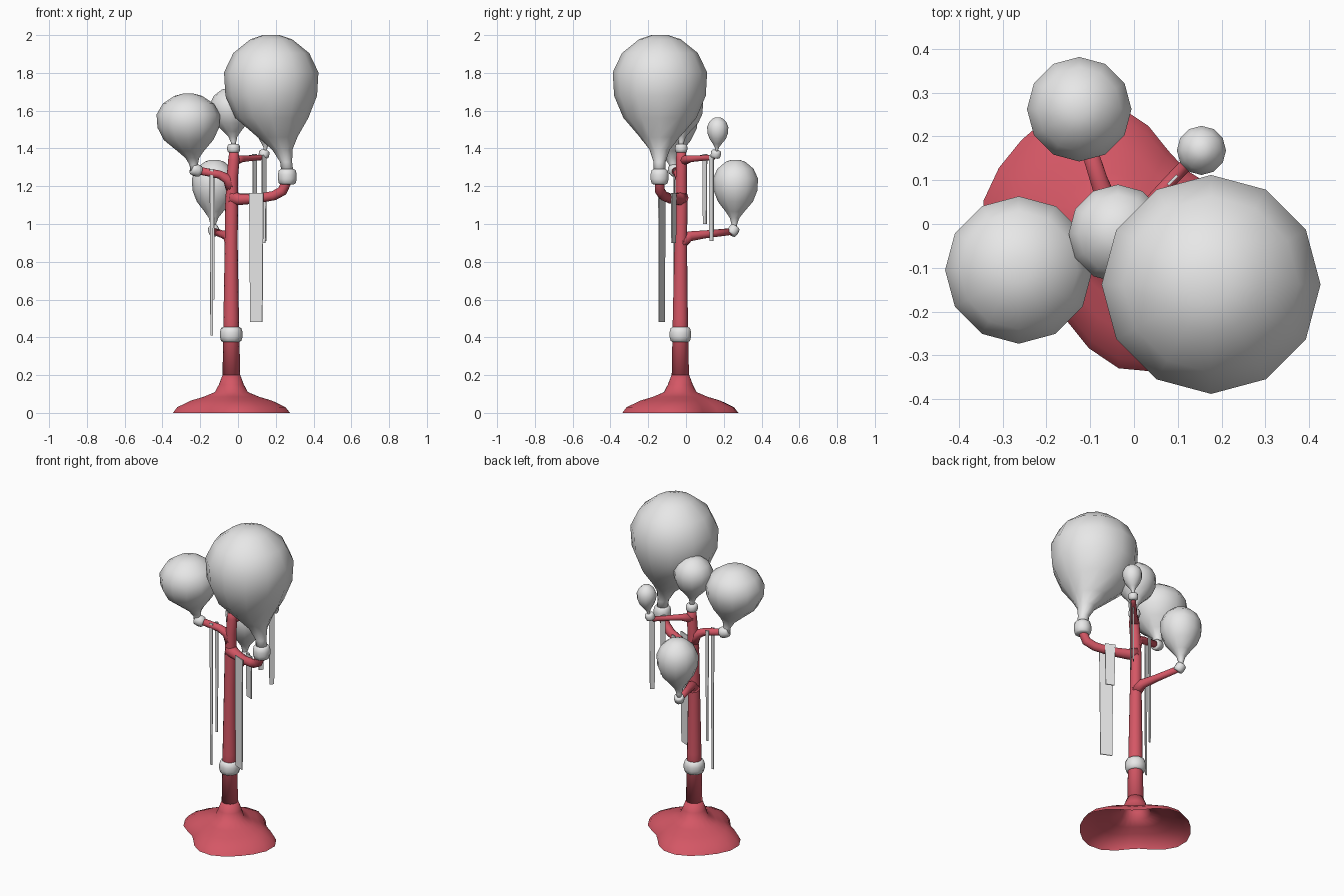
import bpy, bmesh, math
from mathutils import Vector

if "Cube" in bpy.data.objects:
    bpy.data.objects.remove(bpy.data.objects["Cube"])


def material(name, color):
    m = bpy.data.materials.new(name)
    m.use_nodes = True
    m.diffuse_color = color
    bsdf = m.node_tree.nodes["Principled BSDF"]
    bsdf.inputs["Base Color"].default_value = color
    bsdf.inputs["Roughness"].default_value = 0.6
    return m


RED = material("coral red", (0.66, 0.095, 0.13, 1))
GREY = material("pale grey", (0.8, 0.8, 0.8, 1))


def finish(name, bm, mat, smooth=True):
    bmesh.ops.recalc_face_normals(bm, faces=bm.faces)
    mesh = bpy.data.meshes.new(name)
    bm.to_mesh(mesh)
    bm.free()
    mesh.materials.append(mat)
    for p in mesh.polygons:
        p.use_smooth = smooth
    ob = bpy.data.objects.new(name, mesh)
    bpy.context.collection.objects.link(ob)
    return ob


def sweep(name, points, radii, mat, sides=10, tilt=True, shape=None, open_start=False):
    """Skin rings along a path; shape(ring index, angle) scales each radius."""
    pts = [Vector(p) for p in points]
    bm = bmesh.new()
    rings = []
    for i, (p, r) in enumerate(zip(pts, radii)):
        tangent = pts[min(i + 1, len(pts) - 1)] - pts[max(i - 1, 0)]
        turn = Vector((0, 0, 1)).rotation_difference(tangent if tilt else Vector((0, 0, 1)))
        ring = []
        for k in range(sides):
            a = math.tau * k / sides
            s = r * (shape(i, a) if shape else 1)
            ring.append(bm.verts.new(p + turn @ Vector((s * math.cos(a), s * math.sin(a), 0))))
        rings.append(ring)
    for lo, hi in zip(rings, rings[1:]):
        for k in range(sides):
            j = (k + 1) % sides
            bm.faces.new((lo[k], lo[j], hi[j], hi[k]))
    bm.faces.new(rings[-1])
    if not open_start:
        bm.faces.new(rings[0])
    return finish(name, bm, mat)


def clamp(name, centre, axis, radius, height):
    c, d = Vector(centre), Vector(axis).normalized()
    steps = (-0.5, -0.42, -0.15, 0.15, 0.42, 0.5)
    widths = (0.72, 0.9, 1, 1, 0.9, 0.72)
    sweep(name, [c + d * height * s for s in steps], [radius * w for w in widths], GREY)


# Balloon outline: fraction of height, fraction of radius
OUTLINE = ((0, 0.13), (0.08, 0.13), (0.17, 0.22), (0.26, 0.43), (0.4, 0.79), (0.56, 0.99),
           (0.73, 1.02), (0.87, 0.82), (0.97, 0.45), (1, 0.18))


def balloon(name, tip, centre, top, radius):
    pts = []
    for f, _ in OUTLINE:
        t = min(f / 0.45, 1)
        w = t * t * (3 - 2 * t)
        x, y = (a + (b - a) * w for a, b in zip(tip, centre))
        pts.append((x, y, tip[2] + (top - tip[2]) * f))
    sweep(name, pts, [radius * r for _, r in OUTLINE], GREY, sides=12, tilt=False)


def ribbon(name, x, y, direction, width, top, bottom, taper=0.85):
    """Thin hanging plate whose width runs along its branch."""
    d = Vector((*direction, 0)).normalized()
    n = Vector((-d.y, d.x, 0)) * 0.003
    bm = bmesh.new()
    bmesh.ops.create_cube(bm, size=1)
    for v in bm.verts:
        up = v.co.z > 0
        offset = d * (v.co.x * width * (1 if up else taper)) + n * (2 * v.co.y)
        v.co = Vector((x, y, top if up else bottom)) + offset
    finish(name, bm, GREY, smooth=False)


# Hollow spreading foot, lopsided at the rim and round where it meets the trunk
FOOT = ((0, 0.285), (0.03, 0.265), (0.065, 0.2), (0.085, 0.14), (0.11, 0.085),
        (0.15, 0.066), (0.2, 0.047))


def foot_shape(i, a):
    d = a - math.radians(138)
    fade = max(0, 1 - (i / 5) ** 2)
    return 1 + fade * (0.17 * math.cos(2 * d) - 0.07 * math.cos(4 * d))


sweep("foot", [(-0.035, -0.03, z) for z, _ in FOOT], [r for _, r in FOOT], RED,
      sides=24, shape=foot_shape, open_start=True)

# Trunk
sweep("trunk",
      [(-0.035, -0.03, 0.19), (-0.036, -0.03, 0.5), (-0.036, -0.028, 0.9), (-0.034, -0.025, 1.1),
       (-0.03, -0.025, 1.25), (-0.022, -0.025, 1.34), (-0.022, -0.025, 1.4)],
      [0.047, 0.041, 0.034, 0.034, 0.03, 0.03, 0.022], RED, sides=14)
clamp("trunk_collar", (-0.036, -0.03, 0.415), (0, 0, 1), 0.06, 0.08)

# Branches
sweep("front_branch",
      [(-0.035, -0.025, 1.14), (0.01, -0.04, 1.13), (0.1, -0.085, 1.135), (0.19, -0.12, 1.15),
       (0.235, -0.138, 1.175), (0.256, -0.14, 1.22), (0.26, -0.14, 1.26)],
      [0.04, 0.031, 0.026, 0.026, 0.027, 0.026, 0.026], RED)
sweep("right_branch",
      [(-0.034, -0.025, 1.19), (-0.055, -0.03, 1.24), (-0.1, -0.04, 1.262), (-0.22, -0.06, 1.285)],
      [0.032, 0.028, 0.022, 0.02], RED)
sweep("upper_back_branch",
      [(-0.025, -0.025, 1.335), (0.02, 0.025, 1.345), (0.08, 0.095, 1.35), (0.125, 0.142, 1.352),
       (0.136, 0.155, 1.375)],
      [0.03, 0.018, 0.015, 0.015, 0.014], RED)
sweep("lower_back_branch",
      [(-0.036, -0.028, 0.9), (-0.05, 0.02, 0.935), (-0.08, 0.1, 0.945), (-0.125, 0.24, 0.96)],
      [0.036, 0.027, 0.021, 0.018], RED)

# Clamps at the branch ends
clamp("front_clamp", (0.261, -0.14, 1.25), (0, 0, 1), 0.05, 0.08)
clamp("right_clamp", (-0.222, -0.062, 1.285), (-1, -0.3, 0.35), 0.033, 0.055)
clamp("top_clamp", (-0.023, -0.025, 1.4), (0, 0, 1), 0.034, 0.045)
clamp("upper_back_clamp", (0.138, 0.158, 1.37), (0.2, 0.2, 1), 0.028, 0.04)
clamp("lower_back_clamp", (-0.128, 0.25, 0.965), (-0.2, 0.4, 0.6), 0.03, 0.05)

# Balloons
balloon("front_balloon", (0.262, -0.14, 1.27), (0.176, -0.138), 2.0, 0.245)
balloon("right_balloon", (-0.232, -0.065, 1.28), (-0.263, -0.105), 1.69, 0.165)
balloon("top_balloon", (-0.023, -0.025, 1.41), (-0.037, -0.022), 1.72, 0.11)
balloon("upper_back_balloon", (0.142, 0.162, 1.375), (0.154, 0.168), 1.565, 0.055)
balloon("lower_back_balloon", (-0.132, 0.255, 0.97), (-0.125, 0.262), 1.34, 0.117)

# Hanging ribbons
along_front, along_right, along_back = (0.9, -0.4), (1, 0.17), (0.7, 0.7)
ribbon("wide_ribbon", 0.097, -0.128, along_front, 0.082, 1.165, 0.48)
ribbon("short_ribbon", 0.122, -0.065, along_front, 0.06, 1.165, 0.9)
ribbon("long_thin_ribbon", -0.14, -0.062, along_right, 0.02, 1.29, 0.41, 0.6)
ribbon("medium_thin_ribbon", -0.132, -0.02, along_right, 0.02, 1.285, 0.6, 0.6)
ribbon("inner_back_ribbon", 0.088, 0.1, along_back, 0.03, 1.37, 1.0)
ribbon("outer_back_ribbon", 0.138, 0.135, along_back, 0.032, 1.365, 0.91)
